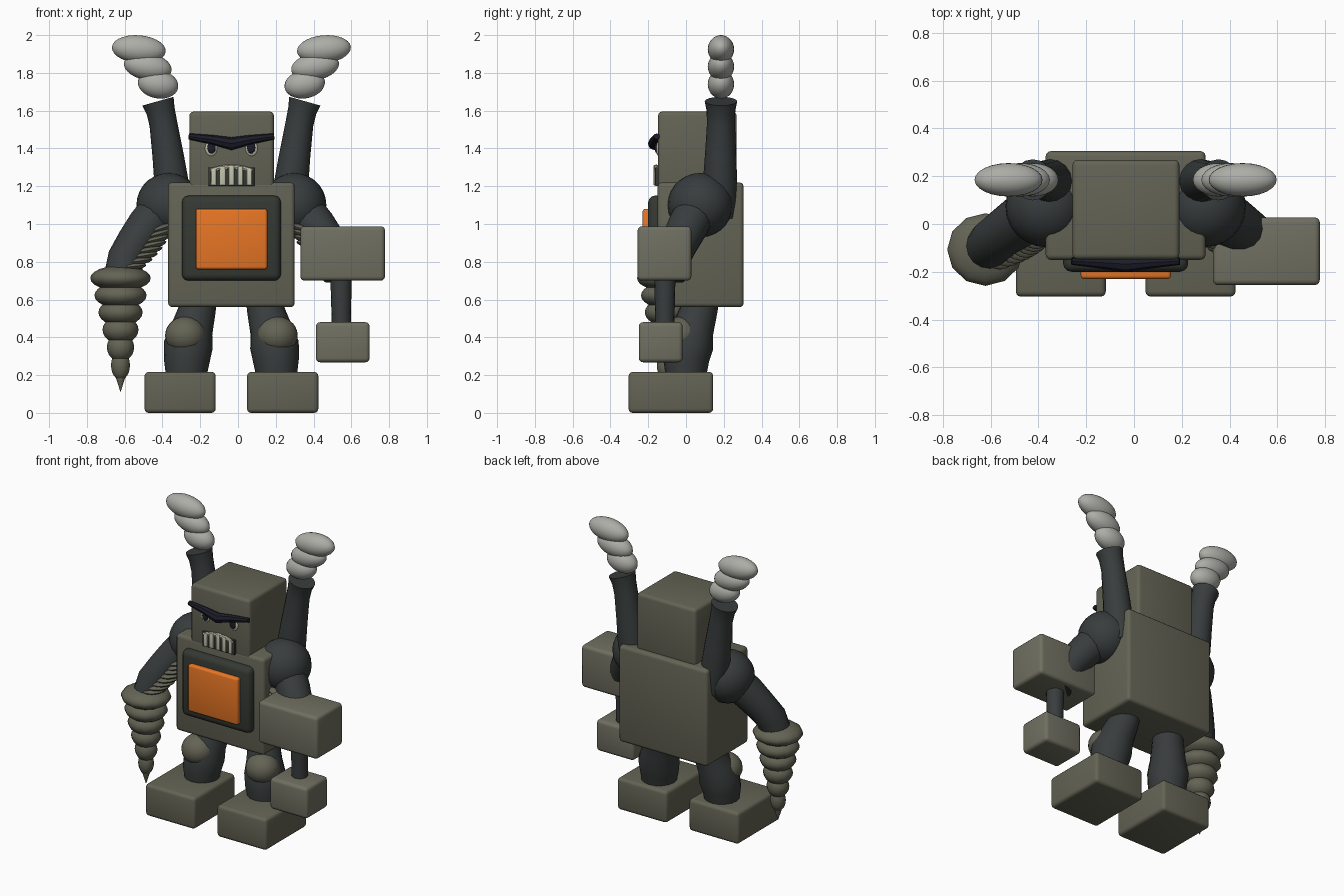
import bpy, bmesh
from math import pi, cos, sin, radians
from mathutils import Vector, Matrix

if "Cube" in bpy.data.objects:
    bpy.data.objects.remove(bpy.data.objects["Cube"])

C = -0.035  # symmetry plane of the body


def material(name, rgb):
    m = bpy.data.materials.new(name)
    m.diffuse_color = (*rgb, 1)
    m.use_nodes = True
    m.node_tree.nodes["Principled BSDF"].inputs["Base Color"].default_value = m.diffuse_color
    return m


OLIVE = material("olive metal", (0.125, 0.125, 0.09))
LIGHT = material("light olive metal", (0.16, 0.16, 0.12))
DARK = material("dark rubber", (0.04, 0.046, 0.046))
FRAME = material("dark frame", (0.035, 0.04, 0.032))
ORANGE = material("orange glow", (0.8, 0.18, 0.018))
SMOKE = material("smoke", (0.42, 0.42, 0.39))
BLACK = material("black", (0.012, 0.012, 0.022))
IVORY = material("ivory", (0.55, 0.55, 0.42))


def finish(name, bm, mat):
    bmesh.ops.recalc_face_normals(bm, faces=bm.faces)
    me = bpy.data.meshes.new(name)
    bm.to_mesh(me)
    bm.free()
    me.materials.append(mat)
    ob = bpy.data.objects.new(name, me)
    bpy.context.collection.objects.link(ob)
    return ob


def box(name, x, y, z, mat, bevel=0.022):
    lo, hi = Vector((x[0], y[0], z[0])), Vector((x[1], y[1], z[1]))
    bm = bmesh.new()
    bmesh.ops.create_cube(bm, size=1, matrix=Matrix.Translation((lo + hi) / 2)
                          @ Matrix.Diagonal((*(hi - lo), 1)))
    if bevel:
        bmesh.ops.bevel(bm, geom=bm.edges[:], offset=bevel, segments=3,
                        profile=0.5, affect='EDGES')
    return finish(name, bm, mat)


def ball(name, loc, size, mat, tilt=0, u=24, v=14):
    bm = bmesh.new()
    bmesh.ops.create_uvsphere(bm, u_segments=u, v_segments=v, radius=1,
                              matrix=Matrix.Translation(loc) @ Matrix.Rotation(radians(tilt), 4, 'Y')
                              @ Matrix.Diagonal((*size, 1)))
    return finish(name, bm, mat)


def tube(name, path, radii, mat, sides=16):
    """Closed tube through the path points with one radius per point."""
    pts = [Vector(p) for p in path]
    bm, rings = bmesh.new(), []
    for i, p in enumerate(pts):
        t = (pts[min(i + 1, len(pts) - 1)] - pts[max(i - 1, 0)]).normalized()
        a = t.cross(Vector((0, 1, 0))).normalized()
        b = t.cross(a)
        rings.append([bm.verts.new(p + radii[i] * (a * cos(2 * pi * k / sides) + b * sin(2 * pi * k / sides)))
                      for k in range(sides)])
    for r, q in zip(rings, rings[1:]):
        for k in range(sides):
            n = (k + 1) % sides
            bm.faces.new((r[k], r[n], q[n], q[k]))
    bm.faces.new(rings[0])
    bm.faces.new(rings[-1])
    return finish(name, bm, mat)


# torso, head and chest furnace
box("torso", (-0.37, 0.30), (-0.15, 0.305), (0.56, 1.22), OLIVE)
box("head", (-0.258, 0.19), (-0.148, 0.268), (1.15, 1.595), OLIVE)
box("chest_frame", (-0.297, 0.227), (-0.2, -0.1), (0.70, 1.15), FRAME, 0.035)
box("chest_panel", (-0.223, 0.155), (-0.23, -0.15), (0.76, 1.08), ORANGE, 0.014)

# face
tube("brow", [(C - 0.226, -0.155, 1.464), (C - 0.1, -0.162, 1.446), (C, -0.168, 1.425),
              (C + 0.1, -0.162, 1.446), (C + 0.226, -0.155, 1.464)],
     [0.016, 0.025, 0.034, 0.025, 0.016], BLACK, 8)
box("mouth", (C - 0.122, C + 0.122), (-0.163, -0.12), (1.20, 1.30), FRAME, 0.004)
for i in range(5):
    x = C + (i - 2) * 0.047
    top = 1.312 - 0.005 * (i - 2) ** 2
    box(f"tooth_{i}", (x - 0.014, x + 0.014), (-0.172, -0.13), (1.205, top), IVORY, 0.004)
tube("upper_gum", [(C + d * 0.055, -0.158, 1.303 - 0.005 * d * d) for d in (-2, -1, 0, 1, 2)],
     [0.012] * 5, IVORY, 8)

for s, side in ((-1, "left"), (1, "right")):
    def P(d, y, z):
        return (C + s * d, y, z)

    # eyes
    ball(f"{side}_eye", P(0.107, -0.143, 1.40), (0.034, 0.016, 0.042), IVORY)
    ball(f"{side}_pupil", P(0.105, -0.154, 1.404), (0.022, 0.012, 0.031), BLACK)

    # legs, knees and feet
    tube(f"{side}_leg", [P(0.165, 0.09, 0.66), P(0.18, 0.07, 0.55), P(0.21, 0.035, 0.44),
                         P(0.228, 0.015, 0.36), P(0.236, 0.0, 0.28), P(0.24, 0.0, 0.18)],
         [0.095, 0.098, 0.112, 0.13, 0.122, 0.105], DARK)
    ball(f"{side}_knee", P(0.243, -0.03, 0.41), (0.108, 0.105, 0.1), OLIVE)
    fx = sorted((C + s * 0.083, C + s * 0.46))
    box(f"{side}_foot", fx, (-0.304, 0.144), (0, 0.217), OLIVE)

    # shoulder and arm
    ball(f"{side}_shoulder", P(0.333, 0.075, 1.10), (0.17, 0.172, 0.17), DARK)
    tube(f"{side}_arm", [P(0.37, 0.06, 1.08), P(0.445, 0.01, 0.99), P(0.51, -0.035, 0.9),
                         P(0.557, -0.075, 0.82), P(0.58, -0.1, 0.72)],
         [0.11, 0.108, 0.1, 0.098, 0.095], DARK)
    # stacked discs of the cable in front of the arm
    for i in range(8):
        t = i / 7
        ball(f"{side}_cable_ring_{i}",
             P(0.375 + 0.06 * t + 0.09 * t * t, -0.035 - 0.085 * t, 0.975 - 0.2 * t),
             (0.075, 0.07, 0.02), OLIVE, tilt=s * (18 - 12 * t), u=16, v=8)

    # chimney with puffs of smoke
    tube(f"{side}_chimney", [P(0.285, 0.18, 1.04), P(0.315, 0.18, 1.2), P(0.335, 0.183, 1.36),
                             P(0.36, 0.185, 1.53), P(0.375, 0.185, 1.6), P(0.389, 0.185, 1.65)],
         [0.085, 0.092, 0.083, 0.074, 0.076, 0.086], DARK)
    for i, (d, z, w, h, tilt) in enumerate(((0.388, 1.74, 0.108, 0.075, 10),
                                            (0.443, 1.833, 0.128, 0.072, 10),
                                            (0.49, 1.925, 0.143, 0.074, 5))):
        ball(f"{side}_smoke_{i}", P(d, 0.185, z), (w, 0.07, h), SMOKE, tilt=-s * tilt)

# left hand: drill of stacked discs with a pointed tip
for i, (z, r) in enumerate(((0.713, 0.16), (0.622, 0.138), (0.532, 0.117),
                            (0.44, 0.095), (0.347, 0.072), (0.252, 0.05))):
    ball(f"drill_disc_{i}", (-0.622, -0.107, z), (r, r * 0.95, 0.067 + 0.002 * i), OLIVE, u=12, v=12)
tube("drill_tip", [(-0.622, -0.107, 0.22), (-0.622, -0.107, 0.185), (-0.622, -0.107, 0.112)],
     [0.03, 0.024, 0.001], OLIVE, 12)

# right hand: hammer
box("hammer_block", (0.33, 0.778), (-0.256, 0.028), (0.70, 0.988), LIGHT)
tube("hammer_handle", [(0.545, -0.112, 0.75), (0.547, -0.112, 0.45)], [0.057, 0.05], DARK)
box("hammer_end", (0.412, 0.697), (-0.25, -0.018), (0.268, 0.48), LIGHT)

# smooth shading with crisp edges
for ob in bpy.context.collection.objects:
    ob.select_set(True)
    bpy.context.view_layer.objects.active = ob
bpy.ops.object.shade_smooth_by_angle(angle=radians(35))
